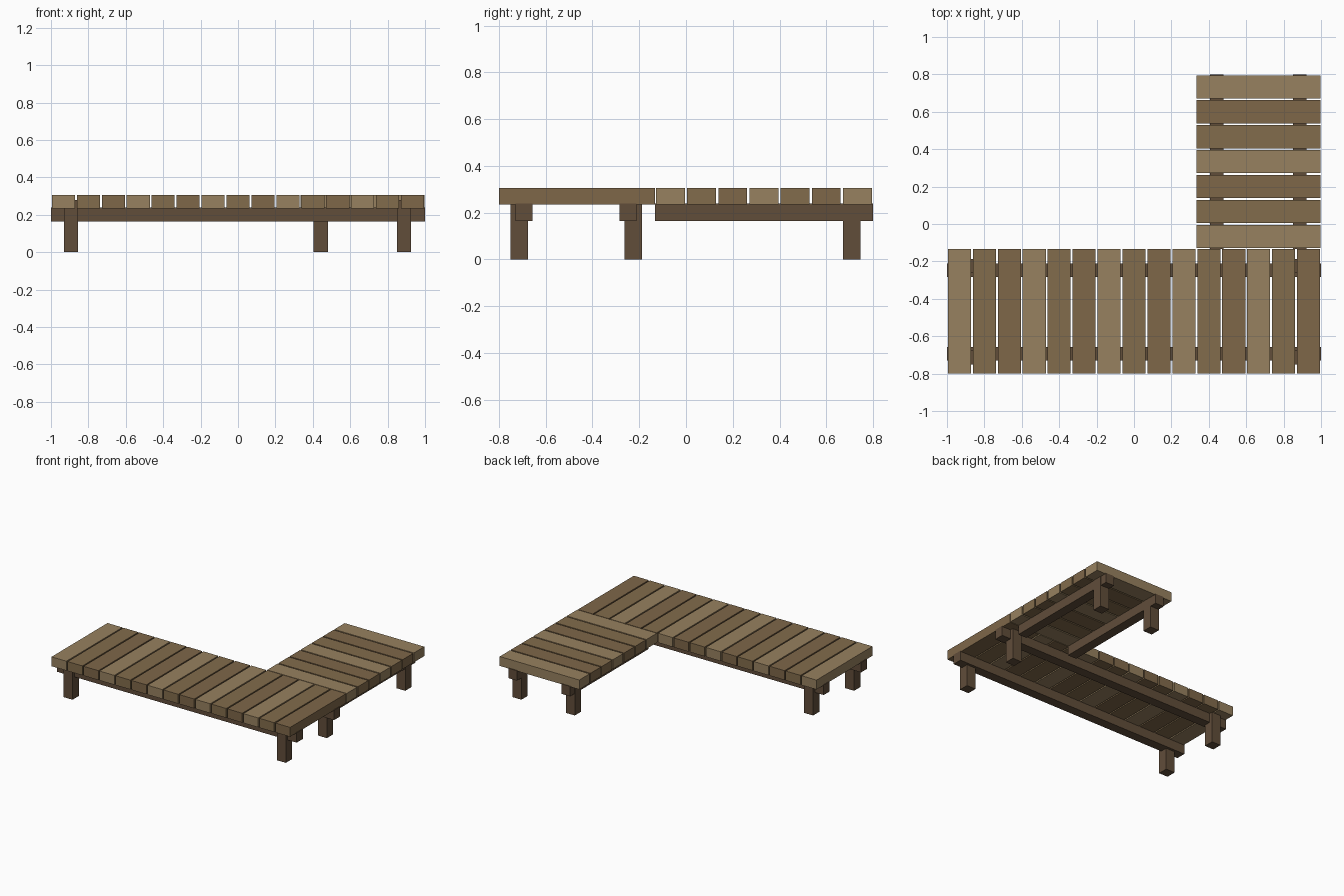
import bpy

if "Cube" in bpy.data.objects:
    bpy.data.objects.remove(bpy.data.objects["Cube"])


def material(name, rgb):
    mat = bpy.data.materials.new(name)
    mat.diffuse_color = (*rgb, 1)
    mat.use_nodes = True
    mat.node_tree.nodes["Principled BSDF"].inputs["Base Color"].default_value = mat.diffuse_color
    return mat


LIGHT = material("light_wood", (0.31, 0.22, 0.115))
DARK = material("dark_wood", (0.21, 0.135, 0.066))
MID = material("mid_wood", (0.225, 0.15, 0.072))
FRAME = material("frame_wood", (0.12, 0.075, 0.042))


def box(name, x, y, z, mat):
    """Box from (min, max) ranges on each axis."""
    bpy.ops.mesh.primitive_cube_add(size=1, location=[sum(r) / 2 for r in (x, y, z)])
    ob = bpy.context.object
    ob.name = name
    ob.scale = [r[1] - r[0] for r in (x, y, z)]
    bpy.ops.object.transform_apply(location=False, rotation=False, scale=True)
    ob.data.materials.append(mat)
    return ob


def around(c, width):
    return (c - width / 2, c + width / 2)


PITCH = 2 / 15          # plank spacing
PLANK = 0.1235          # plank width
SECTION = 0.075         # leg and beam thickness
INNER = -0.8 + 5 * PITCH  # line where the two benches meet
PLANK_Z, BEAM_Z, LEG_Z = (0.234, 0.305), (0.164, 0.239), (0, 0.28)
TONES = (LIGHT, MID, DARK)

# Long bench planks, running front to back
for i in range(15):
    box("long_bench_plank", around(-1 + (i + 0.5) * PITCH, PLANK),
        (-0.8, INNER), PLANK_Z, TONES[i % 3])

# Short bench planks, running left to right
for i in range(7):
    box("short_bench_plank", (1 / 3, 0.997),
        around(INNER + (i + 0.5) * PITCH, PLANK), PLANK_Z, TONES[i % 3])

# Beams under the long bench
for y in (-0.6925, -0.248):
    box("long_bench_beam", (-1, 1), around(y, 0.072), BEAM_Z, FRAME)

# Beams under the short bench
for x in (0.4425, 0.886):
    box("short_bench_beam", around(x, 0.072), (INNER, 0.8), BEAM_Z, FRAME)

# Legs
for x, y in ((-0.892, -0.713), (0.8875, -0.713), (-0.892, -0.225),
             (0.8875, -0.225), (0.4425, 0.709), (0.8875, 0.709)):
    box("leg", around(x, SECTION), around(y, SECTION), LEG_Z, FRAME)
